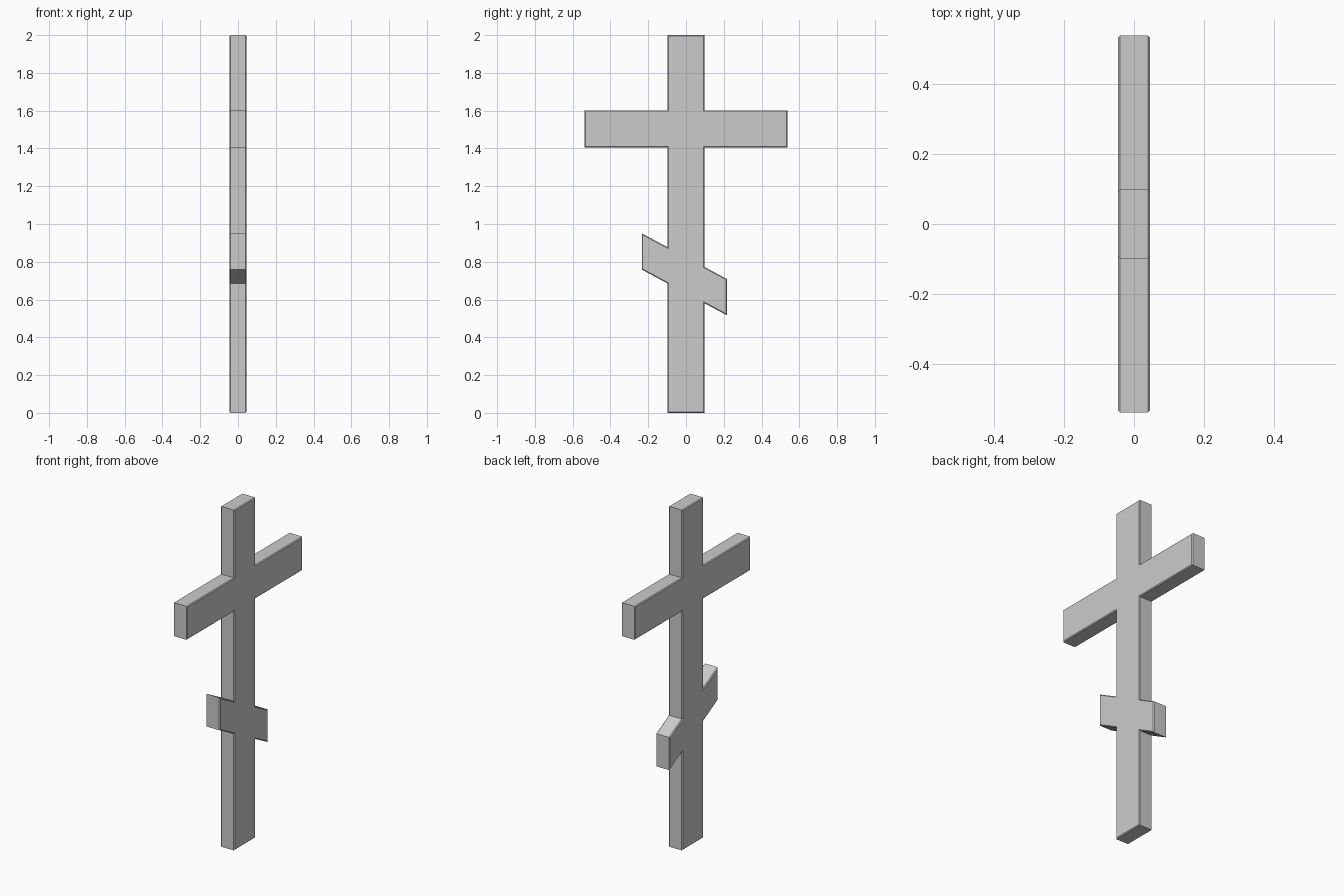
import bpy, bmesh

if "Cube" in bpy.data.objects:
    bpy.data.objects.remove(bpy.data.objects["Cube"])

HALF_T = 0.045   # half thickness along x
W = 0.098        # half width of the upright
ARM = 0.537      # half length of the crossbar
SL, SR = -0.234, 0.216   # ends of the slanted footrest


def slant(y, top):
    # height of the footrest's upper or lower edge at y
    return (0.825 if top else 0.633) - 0.536 * y


# Cross outline in the y-z plane, counter-clockwise seen from +x
outline = [
    (-W, 0), (W, 0),
    (W, slant(W, False)), (SR, slant(SR, False)),
    (SR, slant(SR, True)), (W, slant(W, True)),
    (W, 1.405), (ARM, 1.405), (ARM, 1.602), (W, 1.602),
    (W, 2), (-W, 2),
    (-W, 1.602), (-ARM, 1.602), (-ARM, 1.405), (-W, 1.405),
    (-W, slant(-W, True)), (SL, slant(SL, True)),
    (SL, slant(SL, False)), (-W, slant(-W, False)),
]

bm = bmesh.new()
back = bm.faces.new([bm.verts.new((-HALF_T, y, z)) for y, z in outline])
res = bmesh.ops.extrude_face_region(bm, geom=[back], use_keep_orig=True)
bmesh.ops.translate(bm, vec=(2 * HALF_T, 0, 0),
                    verts=[g for g in res["geom"] if isinstance(g, bmesh.types.BMVert)])
bmesh.ops.recalc_face_normals(bm, faces=bm.faces)

# Narrow chamfer around both broad faces
rim = [e for e in bm.edges if abs(e.verts[0].co.x - e.verts[1].co.x) < 1e-6]
bmesh.ops.bevel(bm, geom=rim, offset=0.005, segments=1, profile=0.5, affect='EDGES')
bmesh.ops.recalc_face_normals(bm, faces=bm.faces)

mesh = bpy.data.meshes.new("cross")
bm.to_mesh(mesh)
bm.free()
bpy.context.collection.objects.link(bpy.data.objects.new("cross", mesh))
